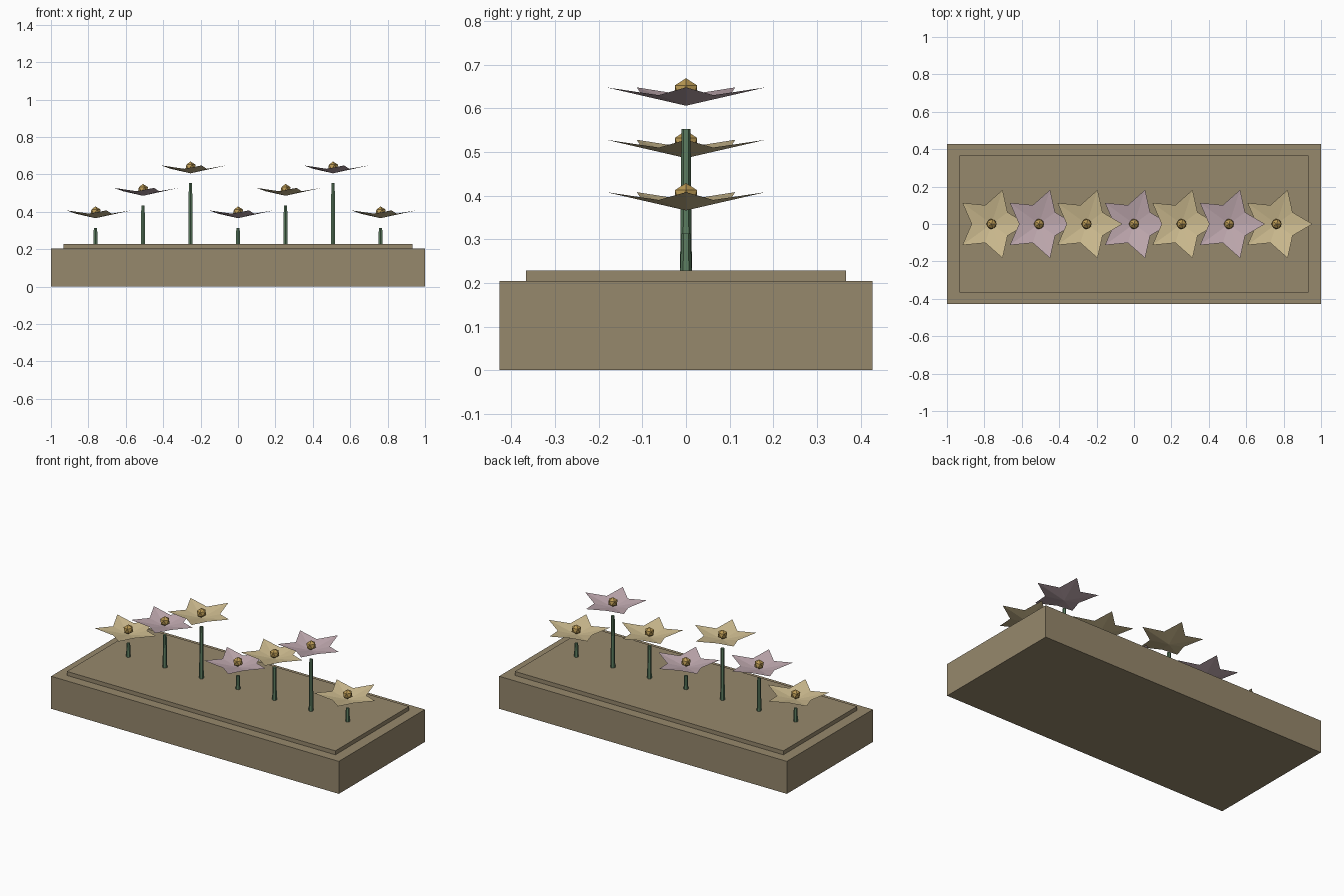
import bpy, bmesh, math
from mathutils import Matrix

if "Cube" in bpy.data.objects:
    bpy.data.objects.remove(bpy.data.objects["Cube"])


def material(name, rgb):
    m = bpy.data.materials.new(name)
    m.diffuse_color = (*rgb, 1)
    m.use_nodes = True
    m.node_tree.nodes["Principled BSDF"].inputs["Base Color"].default_value = m.diffuse_color
    return m


EARTH = material("earth_brown", (0.305, 0.246, 0.150))
GREEN = material("stem_green", (0.107, 0.205, 0.117))
CREAM = material("petal_cream", (0.62, 0.505, 0.28))
MAUVE = material("petal_mauve", (0.53, 0.40, 0.435))
GOLD = material("centre_gold", (0.50, 0.325, 0.09))


def make(name, bm, mat):
    mesh = bpy.data.meshes.new(name)
    bm.to_mesh(mesh)
    bm.free()
    mesh.materials.append(mat)
    ob = bpy.data.objects.new(name, mesh)
    bpy.context.collection.objects.link(ob)
    return ob


def box(name, size, z0, z1, mat):
    bm = bmesh.new()
    bmesh.ops.create_cube(bm, size=1, matrix=Matrix.Translation((0, 0, (z0 + z1) / 2))
                          @ Matrix.Diagonal((size[0], size[1], z1 - z0, 1)))
    make(name, bm, mat)


def stem(name, x, z0, z1):
    bm = bmesh.new()
    bmesh.ops.create_cone(bm, cap_ends=True, segments=6, radius1=0.0137, radius2=0.0103,
                          depth=z1 - z0, matrix=Matrix.Translation((x, 0, (z0 + z1) / 2)))
    make(name, bm, GREEN)


def petals(name, x, z, mat):
    # five upturned diamond petals, each creased along its middle
    bm = bmesh.new()
    for i in range(5):
        turn = Matrix.Translation((x, 0, z)) @ Matrix.Rotation(i * math.tau / 5, 4, 'Z')
        base, tip = bm.verts.new((0, 0, 0)), bm.verts.new((0.192, 0, 0.042))
        right, left = bm.verts.new((0.085, -0.063, 0.024)), bm.verts.new((0.085, 0.063, 0.024))
        bm.faces.new((base, right, tip))
        bm.faces.new((base, tip, left))
        bmesh.ops.transform(bm, matrix=turn, verts=[base, tip, right, left])
    make(name, bm, mat)


def centre(name, x, z):
    bm = bmesh.new()
    bmesh.ops.create_icosphere(bm, subdivisions=1, radius=0.030,
                               matrix=Matrix.Translation((x, 0, z)))
    make(name, bm, GOLD)


# Planter bed
box("planter_box", (2.0, 0.854), 0, 0.204, EARTH)
box("soil_slab", (1.866, 0.732), 0.204, 0.229, EARTH)

# Row of seven flowers in three repeating heights, blooms floating above the stems
for i in range(7):
    x = (i - 3) * 0.254
    top = 0.313 + 0.12 * (i % 3)
    stem(f"stem_{i + 1}", x, 0.22, top)
    petals(f"petals_{i + 1}", x, top + 0.053, MAUVE if i % 2 else CREAM)
    centre(f"flower_centre_{i + 1}", x, top + 0.086)
